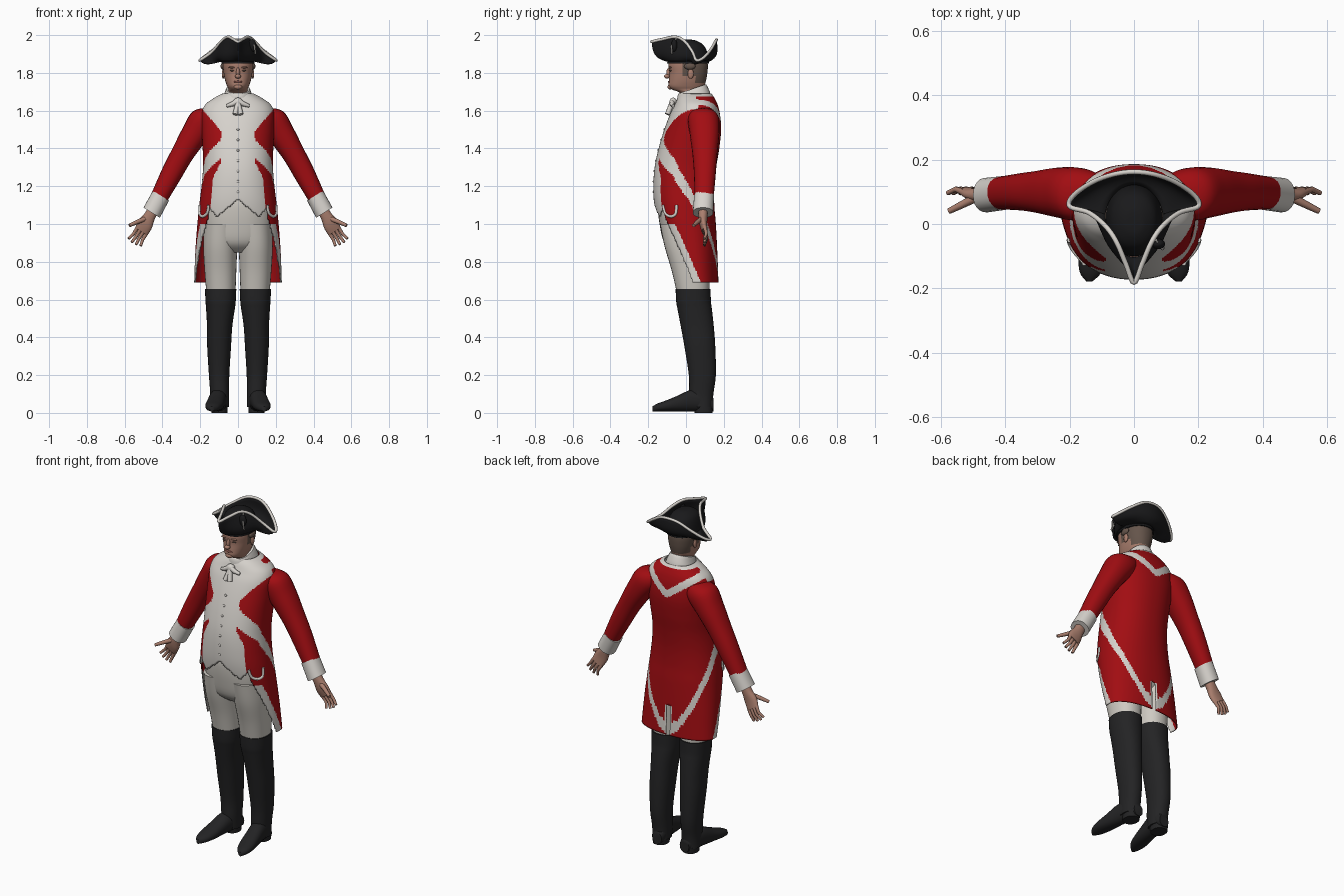
import bpy, bmesh, math
from mathutils import Vector, Matrix

if "Cube" in bpy.data.objects:
    bpy.data.objects.remove(bpy.data.objects["Cube"])

COLOURS = {
    "red_cloth": (0.36, 0.004, 0.006), "white_cloth": (0.68, 0.65, 0.61),
    "breeches_cream": (0.62, 0.59, 0.54), "boot_black": (0.017, 0.017, 0.018),
    "hat_black": (0.01, 0.01, 0.011), "skin": (0.4, 0.21, 0.155),
    "hair_brown": (0.13, 0.09, 0.07), "lip": (0.3, 0.11, 0.09),
}
MATS, INDEX = [], {}
for name, rgb in COLOURS.items():
    m = bpy.data.materials.new(name)
    m.use_nodes = True
    m.diffuse_color = (*rgb, 1)
    m.node_tree.nodes["Principled BSDF"].inputs["Base Color"].default_value = (*rgb, 1)
    INDEX[name] = len(MATS)
    MATS.append(m)


def interp(t, pts):
    """Straight-line lookup in a short list of (t, value)."""
    if t <= pts[0][0]:
        return pts[0][1]
    for (a, va), (b, vb) in zip(pts, pts[1:]):
        if t <= b:
            return va + (vb - va) * (t - a) / (b - a)
    return pts[-1][1]


def dense(keys, steps, closed=False):
    """Smooth curve through tuples of any length."""
    n, out = len(keys), []
    get = (lambda i: keys[i % n]) if closed else (lambda i: keys[max(0, min(n - 1, i))])
    for i in range(n if closed else n - 1):
        for k in range(steps):
            t = k / steps
            out.append([b + t / 2 * (c - a + t * (2*a - 5*b + 4*c - d + t * (3*(b - c) + d - a)))
                        for a, b, c, d in zip(get(i - 1), get(i), get(i + 1), get(i + 2))])
    return out if closed else out + [list(keys[-1])]


def finish(name, bm, side=1, thick=0):
    bmesh.ops.recalc_face_normals(bm, faces=bm.faces)
    for f in bm.faces:
        f.smooth = True
    me = bpy.data.meshes.new(name)
    bm.to_mesh(me)
    bm.free()
    for m in MATS:
        me.materials.append(m)
    me.set_sharp_from_angle(angle=math.radians(50))
    ob = bpy.data.objects.new(name, me)
    bpy.context.collection.objects.link(ob)
    if thick:
        mod = ob.modifiers.new("thickness", "SOLIDIFY")
        mod.thickness = thick
    return ob


def skin(name, rings, rule, caps=True, thick=0):
    """Join rings of points; rule is a colour, or a function of (angle from front, centre)."""
    bm = bmesh.new()
    vs = [[bm.verts.new(p) for p in r] for r in rings]
    n = len(rings[0])
    holes = []
    for r0, r1 in zip(vs, vs[1:]):
        for j in range(n):
            k = (j + 1) % n
            f = bm.faces.new((r0[j], r0[k], r1[k], r1[j]))
            ang = 360 * (j + 0.5) / n
            col = rule if isinstance(rule, str) else rule(min(ang, 360 - ang), f.calc_center_median())
            if col is None:
                holes.append(f)
            else:
                f.material_index = INDEX[col]
    if caps:
        for r in (vs[0], vs[-1]):
            bm.faces.new(r).material_index = bm.faces[0].material_index if bm.faces.ensure_lookup_table() else INDEX[rule] if isinstance(rule, str) else INDEX["skin"]
    bmesh.ops.delete(bm, geom=holes, context="FACES")
    return finish(name, bm, thick=thick)


def oval(c, u, v, n, p=0.9):
    """Rounded-box section about c with half axes u and v; starts at -v."""
    c, u, v = Vector(c), Vector(u), Vector(v)
    pw = lambda s: math.copysign(abs(s) ** p, s)
    return [c + u * pw(math.sin(2*math.pi*j/n)) - v * pw(math.cos(2*math.pi*j/n)) for j in range(n)]


def upright(name, keys, rule, n=32, steps=5, side=1, tilt=0, **kw):
    """Loft of level sections (z, centre x, half width, front y, back y)."""
    rings = [oval((side * cx, (f + b) / 2, z), (rx, 0, 0), (0, (b - f) / 2, tilt), n)
             for z, cx, rx, f, b in dense(keys, steps)]
    return skin(name, rings, rule, **kw)


def ball(name, loc, scale, col):
    bm = bmesh.new()
    bmesh.ops.create_uvsphere(bm, u_segments=16, v_segments=10, radius=1,
                              matrix=Matrix.Translation(loc) @ Matrix.Diagonal((*scale, 1)))
    for f in bm.faces:
        f.material_index = INDEX[col]
    return finish(name, bm)


def tube(name, pts, radius, col, closed=False, taper=1):
    cu = bpy.data.curves.new(name, "CURVE")
    cu.dimensions, cu.bevel_depth, cu.bevel_resolution, cu.use_fill_caps = "3D", radius, 2, True
    sp = cu.splines.new("POLY")
    sp.points.add(len(pts) - 1)
    for i, (q, p) in enumerate(zip(sp.points, pts)):
        q.co = (*p, 1)
        q.radius = 1 + (taper - 1) * i / (len(pts) - 1)
    sp.use_cyclic_u, sp.use_smooth = closed, True
    cu.materials.append(MATS[INDEX[col]])
    ob = bpy.data.objects.new(name, cu)
    bpy.context.collection.objects.link(ob)


# Coat with waistcoat, crossed belts and turned-back skirts
COAT = [(0.69, 0, 0.232, -0.05, 0.172), (0.85, 0, 0.226, -0.1, 0.166), (1.0, 0, 0.215, -0.147, 0.158),
        (1.1, 0, 0.205, -0.168, 0.15), (1.2, 0, 0.193, -0.173, 0.15), (1.3, 0, 0.185, -0.166, 0.16),
        (1.4, 0, 0.187, -0.145, 0.176), (1.5, 0, 0.192, -0.115, 0.186), (1.58, 0, 0.193, -0.085, 0.18),
        (1.63, 0, 0.175, -0.06, 0.168), (1.665, 0, 0.13, -0.045, 0.152), (1.69, 0, 0.085, -0.03, 0.135)]
BELT = [(0, 1.45), (70, 1.3), (95, 1.18), (135, 0.95), (165, 0.77), (180, 0.72)]
HEM = [(0, 1.13), (0.11, 1.04), (0.16, 1.09)]
VEST = [(1.05, 0.15), (1.25, 0.13), (1.33, 0.09), (1.6, 0.09), (1.66, 0.15)]
OPENING = [(0.69, 80), (1.05, 46)]


def coat_colour(a, c):
    x, z = abs(c.x), c.z
    edge = interp(z, OPENING)
    if a < 90 and (z < 1.04 and a < edge or x < 0.16 and z < interp(x, HEM)):
        return None
    if a > 150 and z < 0.87 and x < 0.018:
        return None if x < 0.007 else "white_cloth"
    turnback = z < 1.0 and a < edge + 17
    belt = abs(z - interp(a, BELT)) < 0.052 - a * 0.00012
    strap = a < 95 and z > 1.44 and abs(z - 1.45 - 1.15 * x) < 0.06
    vest = a < 90 and z > 1.03 and x < interp(z, VEST)
    yoke = a > 90 and z > 1.5 and abs(z - 1.535 - 0.7 * x) < 0.025
    return "white_cloth" if turnback or belt or strap or vest or yoke or z > 1.675 else "red_cloth"


upright("coat", COAT, coat_colour, n=160, steps=11, caps=False, thick=0.006)


def on_coat(deg, z, side):
    """Point on the coat surface at an angle from the front."""
    i = next(k for k in range(1, len(COAT)) if COAT[k][0] >= z)
    lo, hi = COAT[i - 1], COAT[i]
    t = (z - lo[0]) / (hi[0] - lo[0])
    _, _, rx, f, b = [p + (q - p) * t for p, q in zip(lo, hi)]
    s, c = math.sin(math.radians(deg)), math.cos(math.radians(deg))
    return Vector((side * rx * s ** 0.9, (f + b) / 2 - (b - f) / 2 * c ** 0.9, z))


for i in range(7):
    ball("waistcoat_button", on_coat(0, 1.17 + i * 0.055, 1), (0.007, 0.005, 0.007), "white_cloth")

# Stock, neckcloth and wings at the throat
upright("neck_stock", [(1.61, 0, 0.1, -0.06, 0.13), (1.66, 0, 0.082, -0.05, 0.13),
                       (1.7, 0, 0.068, -0.045, 0.115), (1.715, 0, 0.062, -0.04, 0.105)],
        "white_cloth", tilt=0.025)
ball("neckcloth_knot", (0, -0.068, 1.645), (0.026, 0.02, 0.024), "white_cloth")
for s in (1, -1):
    tube("neckcloth_wing", [(0, -0.07, 1.65), (s * 0.03, -0.074, 1.635), (s * 0.06, -0.068, 1.625)],
         0.017, "white_cloth", taper=0.5)
    tube("neckcloth_tail", [(0, -0.075, 1.64), (s * 0.015, -0.098, 1.58)], 0.014, "white_cloth")

# Head, face and hair
def head_colour(a, c):
    hair = a > 78 and c.z > 1.785 or a > 115 and c.z > 1.745
    return "hair_brown" if hair else "skin"


upright("head", [(1.65, 0, 0.05, -0.02, 0.09), (1.695, 0, 0.052, -0.035, 0.09), (1.712, 0, 0.05, -0.075, 0.092),
                 (1.73, 0, 0.058, -0.092, 0.098), (1.76, 0, 0.068, -0.091, 0.106), (1.8, 0, 0.076, -0.088, 0.113),
                 (1.85, 0, 0.08, -0.092, 0.115), (1.9, 0, 0.07, -0.07, 0.1)], head_colour, n=48)
ball("nose_bridge", (0, -0.09, 1.8), (0.01, 0.014, 0.028), "skin")
ball("nose_tip", (0, -0.1, 1.782), (0.016, 0.016, 0.012), "skin")
ball("mouth", (0, -0.088, 1.753), (0.024, 0.008, 0.006), "lip")
ball("chin", (0, -0.084, 1.726), (0.022, 0.014, 0.014), "skin")
for s in (1, -1):
    ball("eye", (s * 0.031, -0.081, 1.812), (0.013, 0.008, 0.004), "hair_brown")
    ball("brow", (s * 0.032, -0.084, 1.829), (0.019, 0.009, 0.005), "skin")
    ball("ear", (s * 0.078, 0.025, 1.795), (0.008, 0.016, 0.026), "skin")
    ball("side_curl", (s * 0.08, 0.02, 1.835), (0.012, 0.03, 0.018), "hair_brown")

# Three-cornered hat
HALF = [(0, -0.182, 1.965), (0.025, -0.125, 1.978), (0.055, -0.055, 1.99), (0.09, -0.005, 1.965),
        (0.14, 0.035, 1.91), (0.2, 0.055, 1.868), (0.185, 0.092, 1.88), (0.125, 0.132, 1.925),
        (0.06, 0.155, 1.965), (0, 0.162, 1.975)]
rim = [Vector(p) for p in dense(HALF + [(-x, y, z) for x, y, z in HALF[-2:0:-1]], 6, closed=True)]


def brim_ring(t):
    ring = []
    for p in rim:
        a = math.atan2(p.x / 0.09, -(p.y - 0.01) / 0.115)
        base = Vector((0.09 * math.sin(a), 0.01 - 0.115 * math.cos(a), 1.86))
        q = base.lerp(p, t)
        swell = 0.02 * math.sin(math.pi * t)
        ring.append(q + Vector((math.sin(a), -math.cos(a), -0.9)) * swell)
    return ring


skin("hat_brim", [brim_ring(i / 8) for i in range(9)], "hat_black", caps=False, thick=0.007)
tube("hat_trim", rim, 0.008, "white_cloth", closed=True)
upright("hat_crown", [(1.85, 0, 0.088, -0.1, 0.122), (1.91, 0, 0.08, -0.09, 0.112), (1.95, 0, 0.066, -0.07, 0.09),
                      (1.972, 0, 0.035, -0.035, 0.05), (1.976, 0, 0.01, 0, 0.02)], "hat_black")
ball("hat_cockade", (0.075, -0.062, 1.945), (0.022, 0.016, 0.034), "hat_black")
tube("cockade_loop", [(0.068, -0.05, 1.985), (0.088, -0.078, 1.94), (0.092, -0.074, 1.9)], 0.004, "white_cloth")

# Seat of the breeches
upright("breeches_seat", [(0.85, 0, 0.1, -0.06, 0.1), (0.9, 0, 0.17, -0.115, 0.13), (1.0, 0, 0.185, -0.14, 0.135),
                          (1.1, 0, 0.18, -0.15, 0.13), (1.16, 0, 0.17, -0.14, 0.12)], "breeches_cream")

ACROSS = Vector((0.85, 0, 0.53))
ALONG = Vector((0.53, 0, -0.85))


def limb(name, keys, col, s, steps=5):
    """Loft along the arm: sections (x, y, z, half width, half depth)."""
    rings = [oval((s * x, y, z), (s * ACROSS.x * r, 0, ACROSS.z * r), (0, d, 0), 24)
             for x, y, z, r, d in dense(keys, steps)]
    skin(name, rings, col)


for s, side in ((1, "left_"), (-1, "right_")):
    # Legs and boots
    upright(side + "breeches_leg", [(0.62, 0.09, 0.076, -0.045, 0.122), (0.75, 0.093, 0.084, -0.075, 0.128),
                                    (0.88, 0.094, 0.09, -0.113, 0.135), (1.0, 0.09, 0.09, -0.138, 0.13)],
            "breeches_cream", side=s)
    upright(side + "boot", [(0.03, 0.098, 0.05, 0.03, 0.14), (0.1, 0.097, 0.05, 0.018, 0.145),
                            (0.2, 0.1, 0.054, 0.015, 0.158), (0.35, 0.1, 0.063, -0.008, 0.155),
                            (0.46, 0.097, 0.067, -0.028, 0.147), (0.55, 0.093, 0.076, -0.045, 0.137),
                            (0.59, 0.092, 0.08, -0.052, 0.132), (0.655, 0.092, 0.083, -0.055, 0.13)],
            "boot_black", side=s)
    foot = [(0.145, 0.03, 0.07), (0.1, 0.045, 0.11), (0.03, 0.046, 0.115), (-0.04, 0.047, 0.085),
            (-0.1, 0.046, 0.06), (-0.15, 0.034, 0.042), (-0.178, 0.01, 0.026)]
    skin(side + "boot_foot", [oval((s * (0.094 + (0.12 - y) * 0.15), y, 0.008 + h / 2), (w, 0, 0), (0, 0, h / 2), 24)
                              for y, w, h in dense(foot, 4)], "boot_black")
    upright(side + "boot_heel", [(0, 0.098, 0.042, 0.045, 0.14), (0.035, 0.098, 0.043, 0.04, 0.145)],
            "boot_black", side=s)

    # Sleeve, cuff and hand
    limb(side + "sleeve", [(0.11, 0.09, 1.59, 0.05, 0.06), (0.17, 0.092, 1.555, 0.08, 0.082),
                           (0.23, 0.098, 1.475, 0.071, 0.078), (0.295, 0.1, 1.37, 0.06, 0.066),
                           (0.35, 0.1, 1.27, 0.056, 0.058), (0.42, 0.096, 1.135, 0.046, 0.05)], "red_cloth", s)
    limb(side + "cuff", [(0.408, 0.096, 1.15, 0.05, 0.053), (0.457, 0.09, 1.06, 0.051, 0.054)], "white_cloth", s)
    limb(side + "palm", [(0.44, 0.09, 1.09, 0.03, 0.026), (0.468, 0.09, 1.04, 0.031, 0.024),
                         (0.492, 0.092, 0.998, 0.041, 0.02), (0.512, 0.1, 0.96, 0.038, 0.015)], "skin", s)
    for i in range(4):
        off = (i - 1.5) * 0.019
        root = Vector((0.507, 0.1, 0.968)) + ACROSS * off
        reach = 0.088 - 0.008 * abs(i - 1.6)
        bend = [root, root + ALONG * reach * 0.55 + Vector((0, 0.008, 0)),
                root + (ALONG + ACROSS * off * 4) * reach + Vector((0, -0.004, 0))]
        tube(side + "finger", [(s * p.x, p.y, p.z) for p in bend], 0.0105, "skin", taper=0.7)
    tube(side + "thumb", [(s * 0.485, 0.085, 1.03), (s * 0.535, 0.06, 1.01), (s * 0.575, 0.04, 0.992)],
         0.014, "skin", taper=0.65)

    # Pocket piping
    tube(side + "pocket_piping", [on_coat(d, z, s) for d, z in dense(
        [(47, 1.1), (50, 1.055), (62, 1.04), (73, 1.055), (77, 1.1)], 4)], 0.008, "white_cloth")
